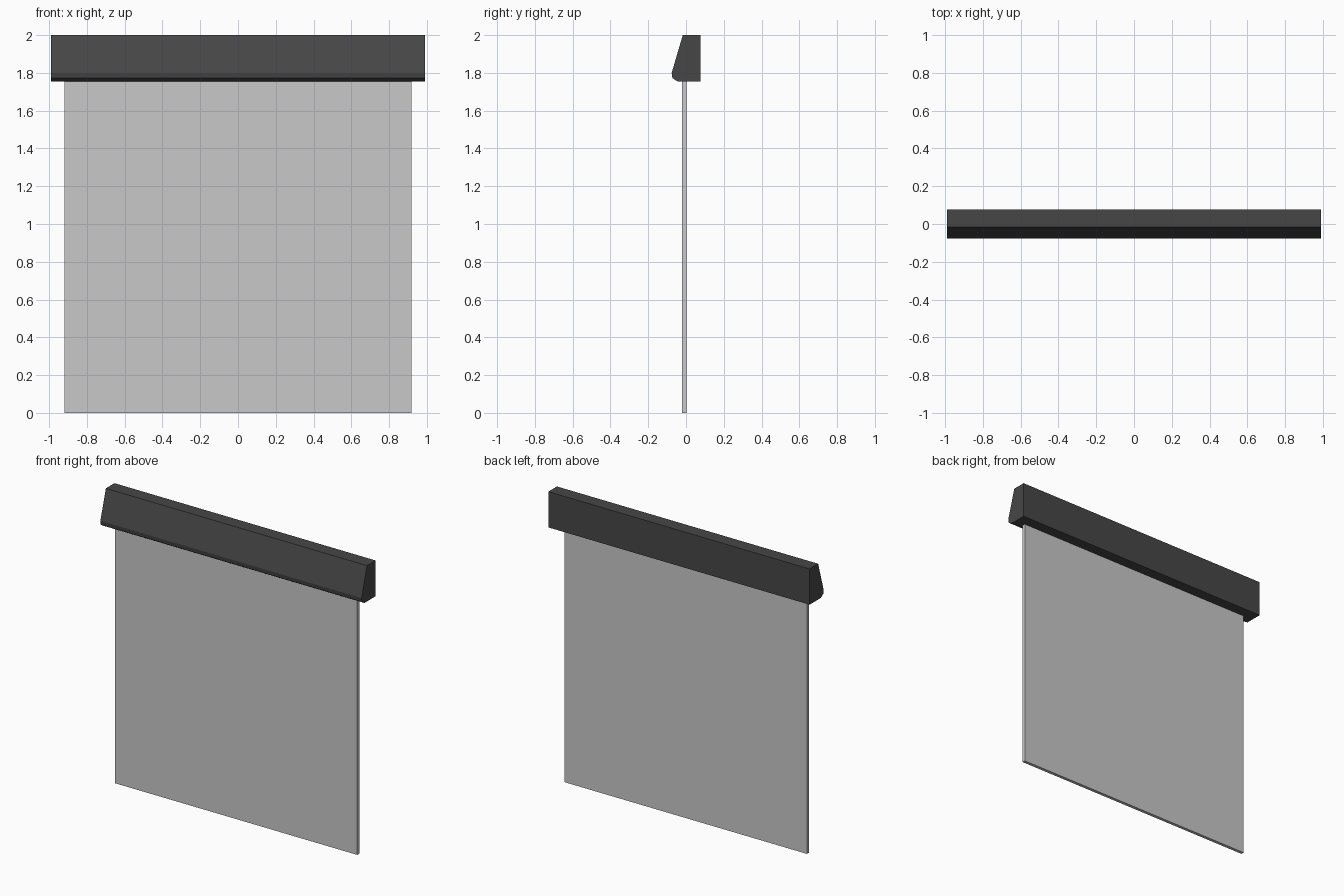
import bpy, bmesh

if "Cube" in bpy.data.objects:
    bpy.data.objects.remove(bpy.data.objects["Cube"])


def material(name, value):
    m = bpy.data.materials.new(name)
    m.diffuse_color = (value, value, value, 1)
    m.use_nodes = True
    m.node_tree.nodes["Principled BSDF"].inputs["Base Color"].default_value = m.diffuse_color
    return m


def extrude_x(name, profile, half_width, mat):
    """Solid made by extruding a (y, z) profile along x, centred on x = 0."""
    bm = bmesh.new()
    face = bm.faces.new([bm.verts.new((-half_width, y, z)) for y, z in profile])
    ext = bmesh.ops.extrude_face_region(bm, geom=[face])
    verts = [v for v in ext["geom"] if isinstance(v, bmesh.types.BMVert)]
    bmesh.ops.translate(bm, verts=verts, vec=(2 * half_width, 0, 0))
    bmesh.ops.recalc_face_normals(bm, faces=bm.faces)
    mesh = bpy.data.meshes.new(name)
    bm.to_mesh(mesh)
    bm.free()
    mesh.materials.append(mat)
    obj = bpy.data.objects.new(name, mesh)
    bpy.context.collection.objects.link(obj)
    return obj


charcoal = material("charcoal casing", 0.062)
grey = material("light grey fabric", 0.58)

# Roller casing: flat back, sloping front, chamfered lower lip
extrude_x("roller_casing", [
    (0.076, 1.755), (0.076, 2.0), (-0.017, 2.0),
    (-0.076, 1.80), (-0.072, 1.772), (-0.045, 1.755),
], 0.99, charcoal)

# Hanging screen panel, ending just inside the casing
extrude_x("screen_panel", [
    (0.002, 0.0), (0.002, 1.77), (-0.02, 1.77), (-0.02, 0.0),
], 0.918, grey)
